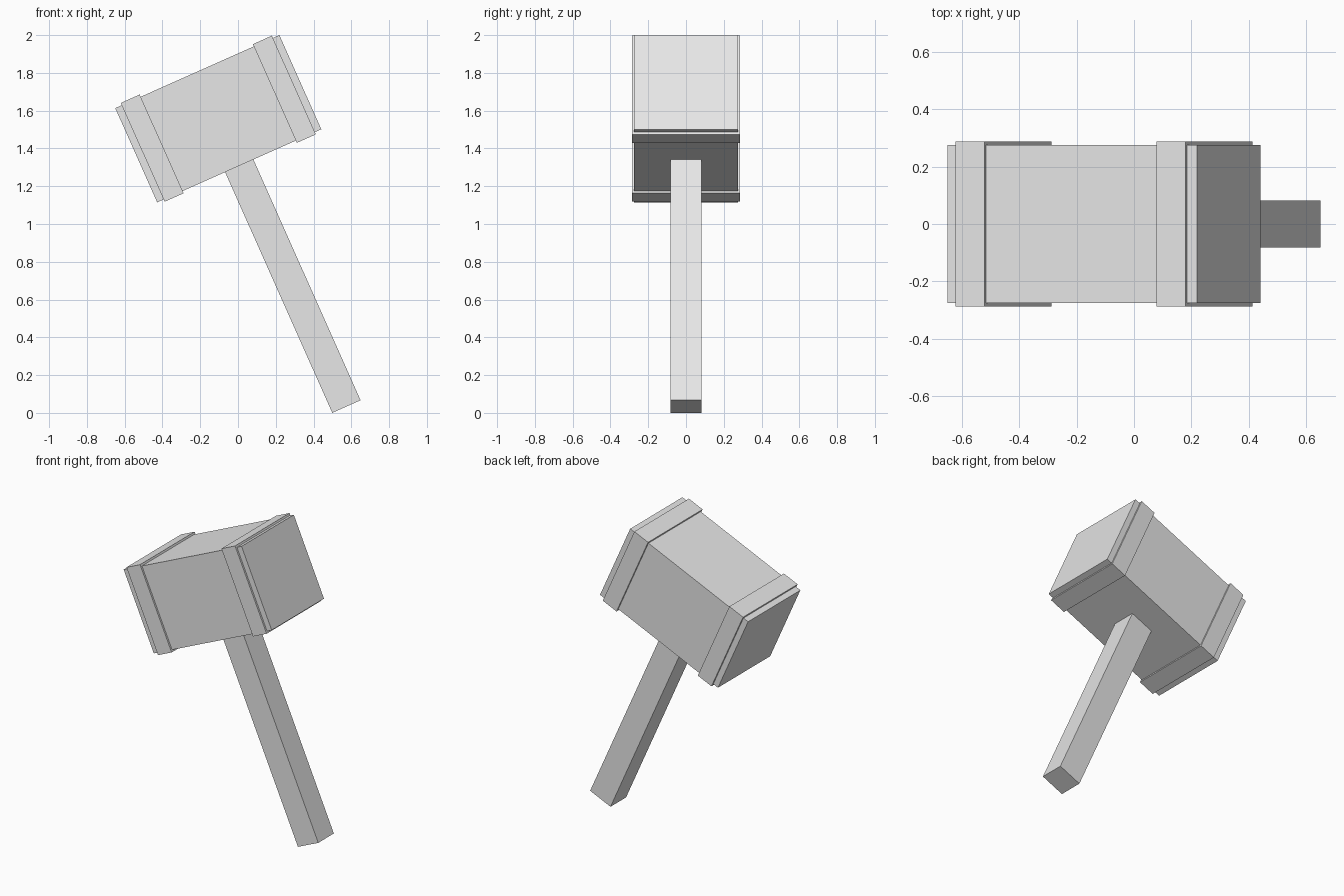
import bpy
from math import radians
from mathutils import Matrix

cube = bpy.data.objects.get("Cube")
if cube:
    bpy.data.objects.remove(cube, do_unlink=True)

# Single plain grey material
grey = bpy.data.materials.new("light_grey")
grey.use_nodes = True
colour = (0.8, 0.8, 0.8, 1.0)
grey.diffuse_color = colour
grey.node_tree.nodes["Principled BSDF"].inputs["Base Color"].default_value = colour

# The whole mallet leans sideways about the middle of its head
TILT = Matrix.Translation((-0.1045, 0, 1.5575)) @ Matrix.Rotation(radians(-24), 4, 'Y')


def box(name, centre, size):
    bpy.ops.mesh.primitive_cube_add(size=1)
    part = bpy.context.object
    part.name = name
    part.data.transform(Matrix.Translation(centre) @ Matrix.Diagonal((*size, 1)))
    part.matrix_world = TILT
    part.data.materials.append(grey)
    return part


# Head block
box("head", (0, 0, 0), (0.951, 0.55, 0.546))

# Raised bands near both striking faces
for side, name in ((-1, "right_band"), (1, "left_band")):
    box(name, (side * 0.383, 0, 0), (0.11, 0.574, 0.572))

# Square handle, set into the underside of the head
top, bottom = -0.2, -1.668
box("handle", (0, 0, (top + bottom) / 2), (0.164, 0.164, top - bottom))
